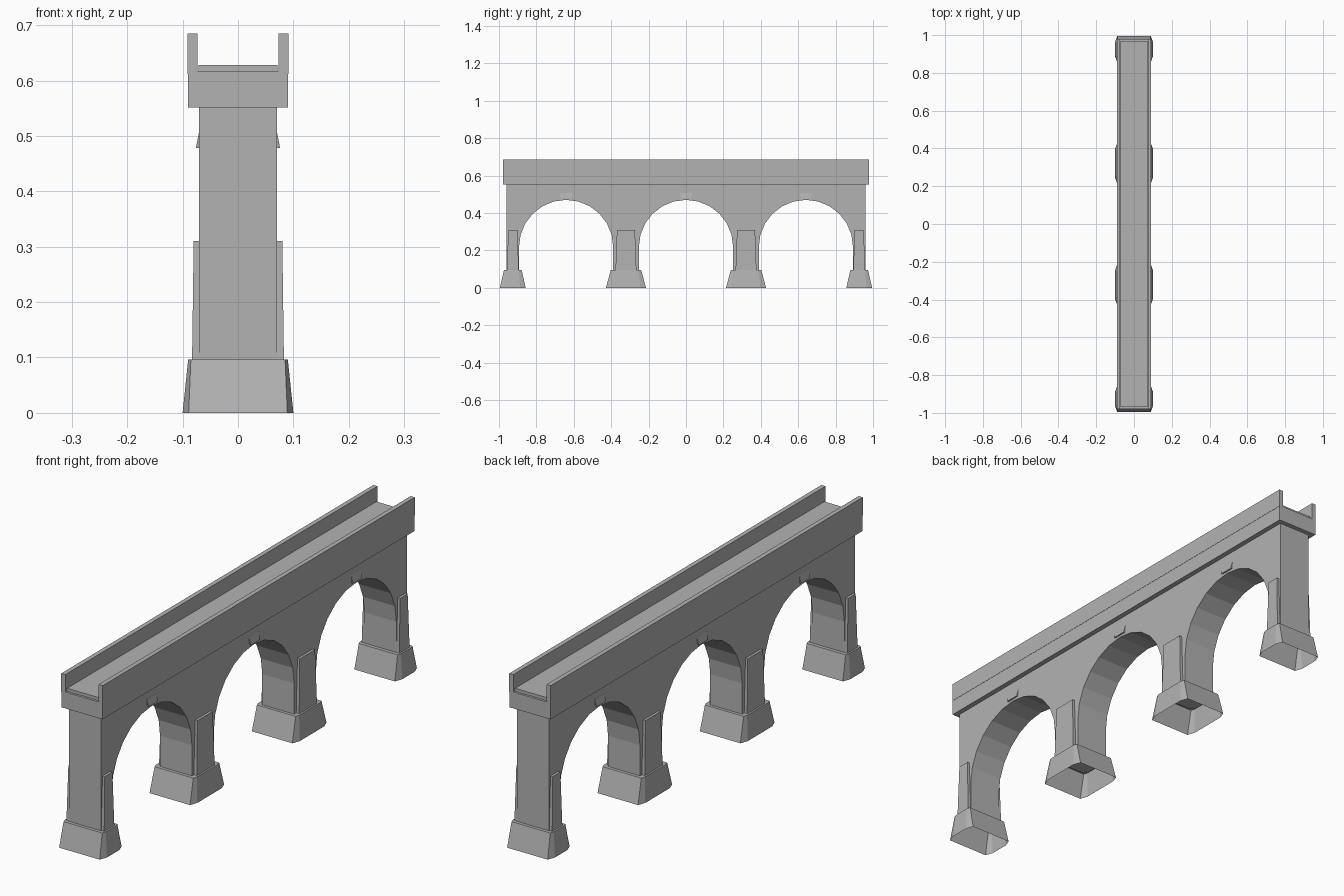
import bpy, bmesh, math

cube = bpy.data.objects.get("Cube")
if cube:
    bpy.data.objects.remove(cube)

stone = bpy.data.materials.new("grey stone")
stone.use_nodes = True
colour = (0.45, 0.45, 0.45, 1)
stone.diffuse_color = colour
stone.node_tree.nodes["Principled BSDF"].inputs["Base Color"].default_value = colour


def finish(name, bm):
    bmesh.ops.recalc_face_normals(bm, faces=bm.faces)
    mesh = bpy.data.meshes.new(name)
    bm.to_mesh(mesh)
    bm.free()
    mesh.materials.append(stone)
    obj = bpy.data.objects.new(name, mesh)
    bpy.context.collection.objects.link(obj)
    return obj


def loft(name, lower, upper, open_bottom=False):
    """Join two outlines with side faces and close the ends."""
    bm = bmesh.new()
    a = [bm.verts.new(p) for p in lower]
    b = [bm.verts.new(p) for p in upper]
    for i in range(len(a)):
        j = (i + 1) % len(a)
        bm.faces.new((a[i], a[j], b[j], b[i]))
    bm.faces.new(b)
    if not open_bottom:
        bm.faces.new(a[::-1])
    return finish(name, bm)


def rect(x0, x1, y0, y1, z):
    return [(x0, y0, z), (x1, y0, z), (x1, y1, z), (x0, y1, z)]


def box(name, x0, x1, y0, y1, z0, z1):
    return loft(name, rect(x0, x1, y0, y1, z0), rect(x0, x1, y0, y1, z1))


def octagon(hx, y, hy, cx, cy, z):
    pts = [(hx - cx, -hy), (hx, cy - hy), (hx, hy - cy), (hx - cx, hy),
           (cx - hx, hy), (-hx, hy - cy), (-hx, cy - hy), (cx - hx, -hy)]
    return [(px, y + py, z) for px, py in pts]


WALL, BASE, TOP = 0.07, 0.09, 0.555
END, RADIUS, SPRING = 0.96, 0.252, 0.218
arches = (-0.641, 0, 0.641)

# Arched wall: one profile with three openings, extruded across
profile = [(END, TOP), (-END, TOP), (-END, BASE)]
for c in arches:
    profile.append((c - RADIUS, BASE))
    for i in range(13):
        t = math.pi * (1 - i / 12)
        profile.append((c + RADIUS * math.cos(t), SPRING + RADIUS * math.sin(t)))
    profile.append((c + RADIUS, BASE))
profile.append((END, BASE))
loft("arched_wall", [(-WALL, y, z) for y, z in profile],
     [(WALL, y, z) for y, z in profile])

# Deck, roadway and parapets
box("deck", -0.09, 0.09, -0.979, 0.979, 0.551, 0.616)
box("roadway", -0.071, 0.071, -0.97, 0.97, 0.61, 0.628)
for side, s in (("left", 1), ("right", -1)):
    x0, x1 = sorted((s * 0.073, s * 0.091))
    box(side + "_parapet", x0, x1, -0.979, 0.979, 0.612, 0.685)

# Plinths and pilasters: middle piers are wide, end piers narrow
piers = ((-0.926, 0.069, 0.047, 0.024), (-0.321, 0.107, 0.081, 0.048),
         (0.321, 0.107, 0.081, 0.048), (0.926, 0.069, 0.047, 0.024))
for n, (y, low, high, strip) in enumerate(piers, 1):
    loft(f"plinth_{n}", octagon(0.1, y, low, 0.011, 0.03, 0),
         octagon(0.09, y, high, 0.005, 0.015, 0.096), open_bottom=True)
    for side, s in (("left", 1), ("right", -1)):
        loft(f"{side}_pilaster_{n}",
             rect(s * 0.06, s * 0.083, y - strip - 0.008, y + strip + 0.008, BASE),
             rect(s * 0.06, s * 0.08, y - strip, y + strip, 0.31))

# Keystones: wedges that lean out from the wall above each arch
for n, c in enumerate(arches, 1):
    for side, s in (("left", 1), ("right", -1)):
        loft(f"{side}_keystone_{n}",
             rect(s * 0.06, s * 0.076, c - 0.028, c + 0.028, 0.478),
             rect(s * 0.06, s * 0.0702, c - 0.032, c + 0.032, 0.508))
